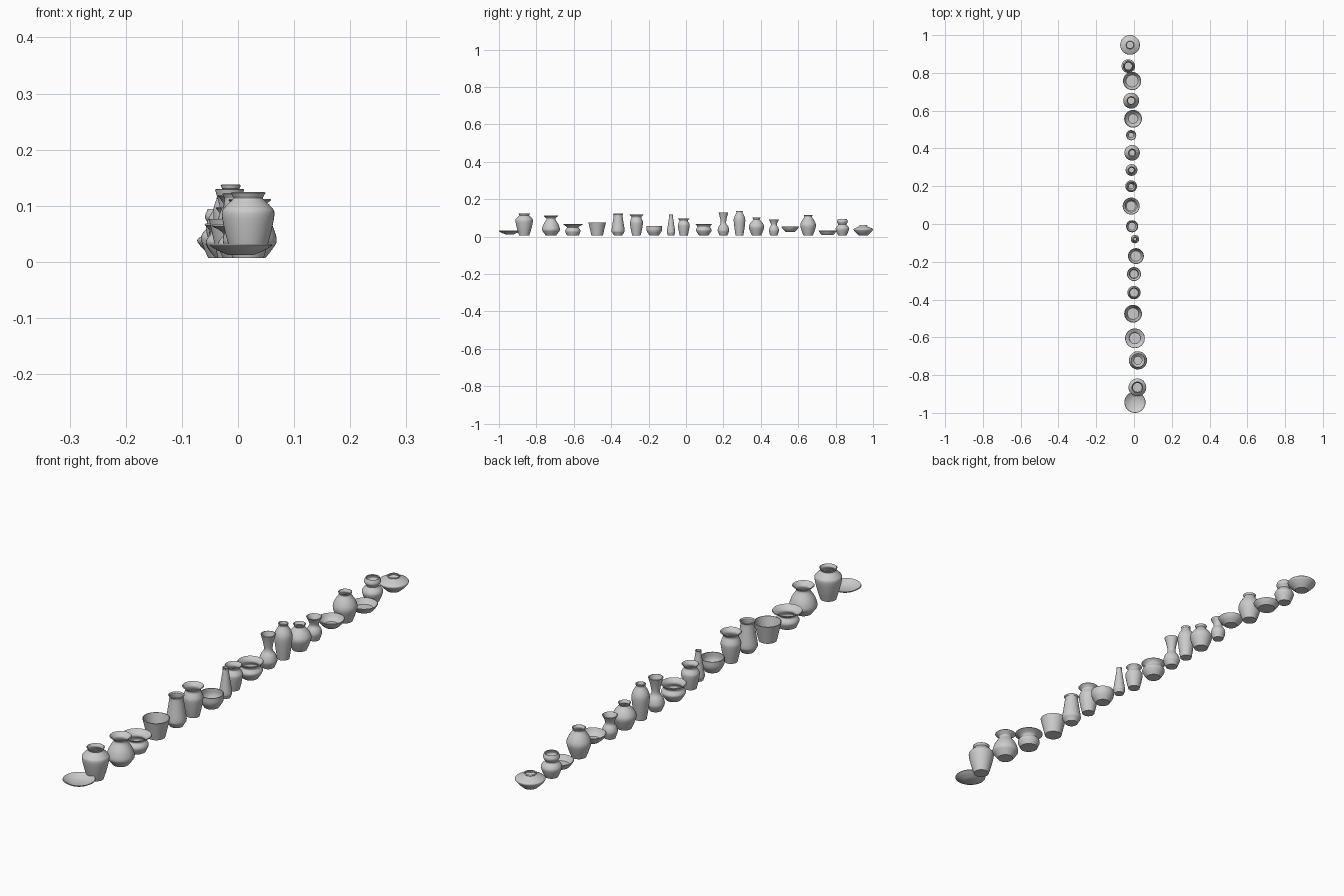
import bpy, bmesh, math
from mathutils import Vector

if "Cube" in bpy.data.objects:
    bpy.data.objects.remove(bpy.data.objects["Cube"])

SEG = 40
WALL = 0.003
BASE = 0.007


def smooth_curve(pts, steps=4):
    """Catmull-Rom through the (radius, z) points."""
    p = [Vector(a) for a in pts]
    p = [2 * p[0] - p[1]] + p + [2 * p[-1] - p[-2]]
    out = []
    for i in range(1, len(p) - 2):
        a, b, c, d = p[i - 1:i + 3]
        for k in range(steps):
            t = k / steps
            out.append(0.5 * (2 * b + (c - a) * t + (2 * a - 5 * b + 4 * c - d) * t * t
                              + (3 * b - a - 3 * c + d) * t ** 3))
    out.append(p[-2])
    return out


def throw(name, x, y, pts):
    """Turn a foot-to-rim profile into a pot hollowed by a thin wall."""
    outer = smooth_curve(pts)
    last = len(outer) - 1
    inner = []
    for i, p in enumerate(outer):
        d = (outer[min(i + 1, last)] - outer[max(i - 1, 0)]).normalized()
        q = p + Vector((-d.y, d.x)) * WALL
        if q.y > pts[0][1] + WALL and q.x > 0.002:
            inner.append(q)
    bm = bmesh.new()
    rings = [[bm.verts.new((r * math.cos(math.tau * k / SEG), r * math.sin(math.tau * k / SEG), z))
              for k in range(SEG)] for r, z in outer + inner[::-1]]
    for a, b in zip(rings, rings[1:]):
        for k in range(SEG):
            m = (k + 1) % SEG
            bm.faces.new((a[k], a[m], b[m], b[k]))
    bm.faces.new(rings[0])
    bm.faces.new(rings[-1])
    bmesh.ops.recalc_face_normals(bm, faces=bm.faces)
    me = bpy.data.meshes.new(name)
    bm.to_mesh(me)
    bm.free()
    ob = bpy.data.objects.new(name, me)
    ob.location = (x, y, 0)
    bpy.context.collection.objects.link(ob)
    ob.select_set(True)
    bpy.context.view_layer.objects.active = ob


def bowl(name, x, y, foot, rim, top, base=BASE, bulge=0.65):
    """Open form: foot widening to rim, bulge = how far out the wall is halfway up."""
    throw(name, x, y, [(foot, base), (foot + (rim - foot) * bulge, (base + top) / 2), (rim, top)])


def vase(name, x, y, belly, belly_z, neck, rim, top, neck_z=None, swell=0.68, foot=None, collar=None):
    """Closed form: foot, belly, neck and flared lip; in-between points follow from these."""
    foot = foot or 0.008 + 0.42 * belly
    neck_z = neck_z or top - 0.008 - 0.7 * (rim - neck)
    lip = collar or neck + (rim - neck) * 0.3
    throw(name, x, y, [(foot, BASE),
                       (foot + (belly - foot) * 0.6, (BASE + belly_z) / 2),
                       (belly, belly_z),
                       (neck + (belly - neck) * swell, (belly_z + neck_z) / 2),
                       (neck, neck_z),
                       (lip, neck_z + (top - neck_z) * 0.5),
                       (rim, top)])


# Open bowls, dishes and the planter
bowl("shallow_plate", 0.005, -0.944, 0.022, 0.056, 0.029, base=0.012, bulge=0.58)
bowl("bucket_planter", -0.005, -0.475, 0.031, 0.047, 0.076, bulge=0.5)
bowl("round_bowl", 0.01, -0.17, 0.026, 0.042, 0.056, bulge=0.9)
bowl("open_bowl", -0.005, 0.557, 0.023, 0.047, 0.053, base=0.024)
bowl("shallow_dish", -0.01, 0.757, 0.032, 0.048, 0.031, base=0.009, bulge=0.55)

# Broad jars and low pots
vase("shouldered_jar", 0.018, -0.865, 0.047, 0.085, 0.027, 0.031, 0.123)
vase("flared_bottle_vase", 0.021, -0.722, 0.048, 0.038, 0.024, 0.038, 0.11)
vase("wide_brim_pot", 0.005, -0.605, 0.041, 0.03, 0.031, 0.052, 0.064, neck_z=0.048, foot=0.032)
vase("low_flared_pot", -0.015, 0.095, 0.042, 0.034, 0.034, 0.045, 0.066)
vase("diamond_vase", -0.01, 0.377, 0.041, 0.053, 0.018, 0.022, 0.101)
vase("egg_vase", -0.015, 0.653, 0.042, 0.06, 0.021, 0.024, 0.114)
vase("flat_round_pot", -0.021, 0.948, 0.052, 0.038, 0.022, 0.02, 0.061, foot=0.024)

# Narrow vases
vase("tapered_tall_vase", 0, -0.363, 0.035, 0.032, 0.024, 0.028, 0.121, swell=0.5)
vase("collared_urn", 0, -0.265, 0.035, 0.073, 0.026, 0.037, 0.117)
vase("slim_cone_vase", 0.005, -0.08, 0.022, 0.026, 0.01, 0.011, 0.117, swell=0.5)
vase("small_jar", -0.01, -0.012, 0.032, 0.061, 0.022, 0.03, 0.096)
vase("long_neck_vase", -0.015, 0.2, 0.031, 0.034, 0.015, 0.026, 0.129, neck_z=0.072)
vase("tall_oval_vase", -0.013, 0.286, 0.031, 0.086, 0.016, 0.018, 0.137, swell=0.75)
vase("waisted_cup", -0.015, 0.47, 0.027, 0.034, 0.016, 0.027, 0.091, neck_z=0.061)
vase("double_gourd_vase", -0.03, 0.836, 0.036, 0.042, 0.022, 0.024, 0.094, neck_z=0.065, collar=0.029)

bpy.ops.object.shade_smooth_by_angle(angle=math.radians(35))
